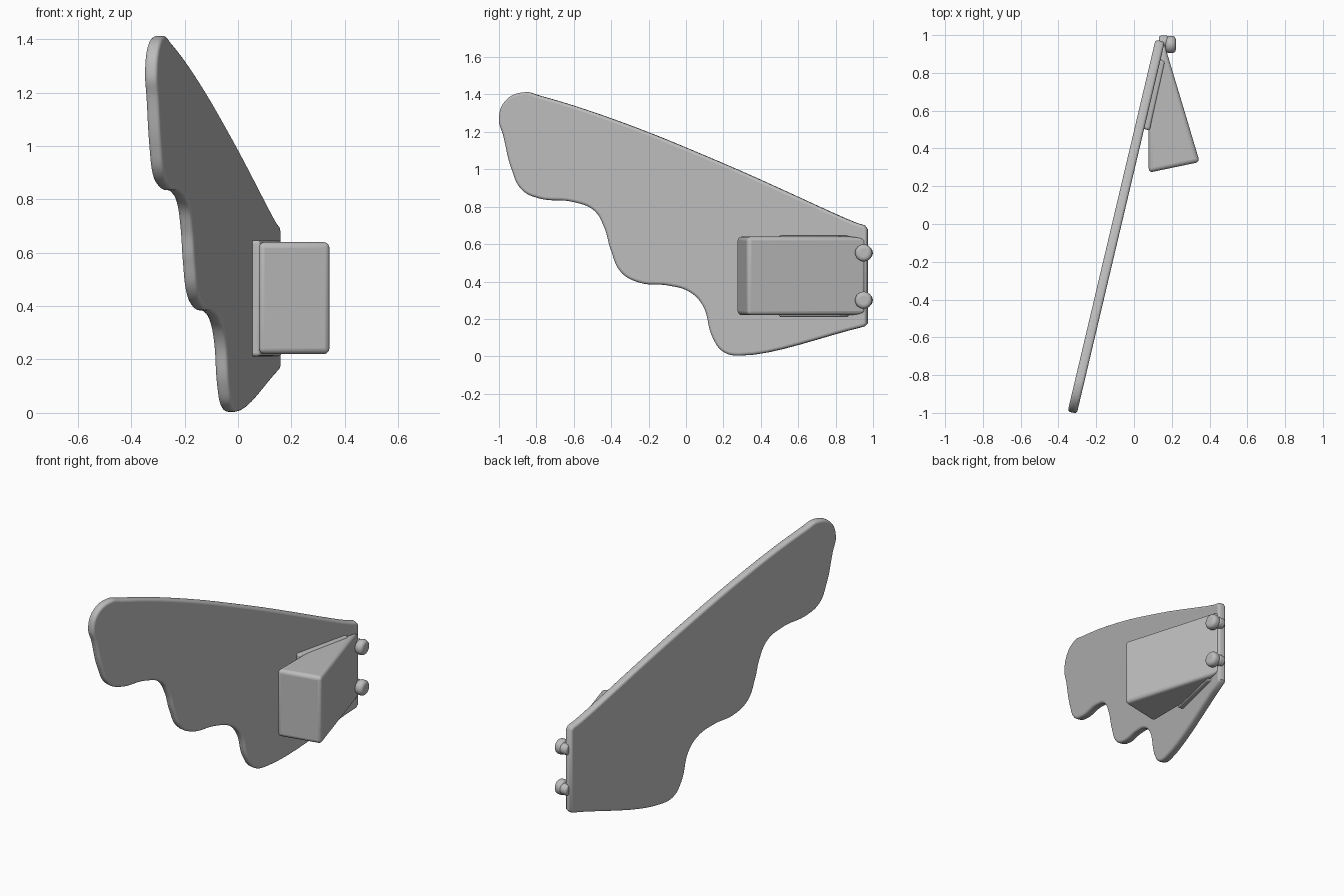
import bpy, bmesh, math
from mathutils import Matrix, Vector

cube = bpy.data.objects.get("Cube")
if cube:
    bpy.data.objects.remove(cube, do_unlink=True)

grey = bpy.data.materials.new("plain_grey")
grey.use_nodes = True
grey.diffuse_color = (0.5, 0.5, 0.5, 1)
grey.node_tree.nodes["Principled BSDF"].inputs["Base Color"].default_value = (0.5, 0.5, 0.5, 1)


def smooth(obj):
    bpy.ops.object.select_all(action="DESELECT")
    obj.select_set(True)
    bpy.context.view_layer.objects.active = obj
    if obj.type == "CURVE":
        bpy.ops.object.convert(target="MESH")
    bpy.ops.object.shade_smooth_by_angle(angle=math.radians(40))


def add_mesh(name, bm):
    bmesh.ops.recalc_face_normals(bm, faces=bm.faces)
    mesh = bpy.data.meshes.new(name)
    bm.to_mesh(mesh)
    bm.free()
    mesh.materials.append(grey)
    obj = bpy.data.objects.new(name, mesh)
    bpy.context.collection.objects.link(obj)
    return obj


def prism(name, plan, bottom, top, radius):
    """Rounded block with a flat plan outline."""
    bm = bmesh.new()
    face = bm.faces.new([bm.verts.new((x, y, bottom)) for x, y in plan])
    new = bmesh.ops.extrude_face_region(bm, geom=[face])["geom"]
    verts = [v for v in new if isinstance(v, bmesh.types.BMVert)]
    bmesh.ops.translate(bm, verts=verts, vec=(0, 0, top - bottom))
    obj = add_mesh(name, bm)
    bevel = obj.modifiers.new("round_edges", "BEVEL")
    bevel.width, bevel.segments = radius, 4
    smooth(obj)


# Thin scalloped panel: (y, z) outline, with vector corners at the hinge edge
top_edge = [(-0.998, 1.27), (-0.96, 1.37), (-0.86, 1.412), (-0.78, 1.393),
            (-0.4, 1.272), (0.18, 1.04), (0.9, 0.718)]
corners = [(0.955, 0.7), (0.97, 0.68), (0.97, 0.175), (0.955, 0.16)]
scallops = [(0.29, 0.004), (0.2, 0.025), (0.145, 0.1), (0.09, 0.275), (0.02, 0.345),
            (-0.09, 0.378), (-0.25, 0.395), (-0.345, 0.45), (-0.4, 0.57),
            (-0.435, 0.69), (-0.49, 0.78), (-0.6, 0.825), (-0.785, 0.845),
            (-0.875, 0.89), (-0.93, 1.0), (-0.975, 1.18)]
outline = top_edge + corners + scallops

along = Vector((0.23, 0.973, 0)).normalized()
up = Vector((0, 0, 1))
out = along.cross(up)
curve = bpy.data.curves.new("panel", "CURVE")
curve.dimensions, curve.fill_mode = "2D", "BOTH"
curve.resolution_u, curve.bevel_resolution = 8, 3
curve.bevel_depth, curve.offset = 0.015, -0.015
curve.extrude = 0.01
spline = curve.splines.new("BEZIER")
spline.use_cyclic_u = True
spline.bezier_points.add(len(outline) - 1)
for point, (y, z) in zip(spline.bezier_points, outline):
    point.co = (y / along.y, z, 0)
    kind = "VECTOR" if (y, z) in corners else "AUTO"
    point.handle_left_type = point.handle_right_type = kind
curve.materials.append(grey)
panel = bpy.data.objects.new("panel", curve)
bpy.context.collection.objects.link(panel)
frame = Matrix((along, up, out)).transposed().to_4x4()
panel.matrix_world = Matrix.Translation((-0.091, 0, 0)) @ frame
smooth(panel)

# Wedge block and the mounting pad between it and the panel
prism("wedge", [(0.157, 0.965), (0.348, 0.328), (0.078, 0.272), (0.078, 0.62)],
      0.22, 0.64, 0.022)
prism("mounting_pad", [(0.04, 0.507), (0.083, 0.495), (0.165, 0.86), (0.12, 0.88)],
      0.212, 0.646, 0.012)


# Two pegs beside the hinge edge: a rounded head on a small stub
def peg_part(name, radius, length, center, rounding):
    bm = bmesh.new()
    bmesh.ops.create_cone(bm, cap_ends=True, segments=32, radius1=radius, radius2=radius,
                          depth=length, matrix=Matrix.Translation(center)
                          @ Matrix.Rotation(math.pi / 2, 4, "Y"))
    obj = add_mesh(name, bm)
    bevel = obj.modifiers.new("round_edges", "BEVEL")
    bevel.width, bevel.segments = rounding, 5
    bevel.limit_method = "ANGLE"
    smooth(obj)


for label, z in (("lower", 0.3), ("upper", 0.553)):
    peg_part(label + "_peg_head", 0.046, 0.056, (0.194, 0.95, z), 0.022)
    peg_part(label + "_peg_stub", 0.034, 0.05, (0.157, 0.965, z), 0.015)
